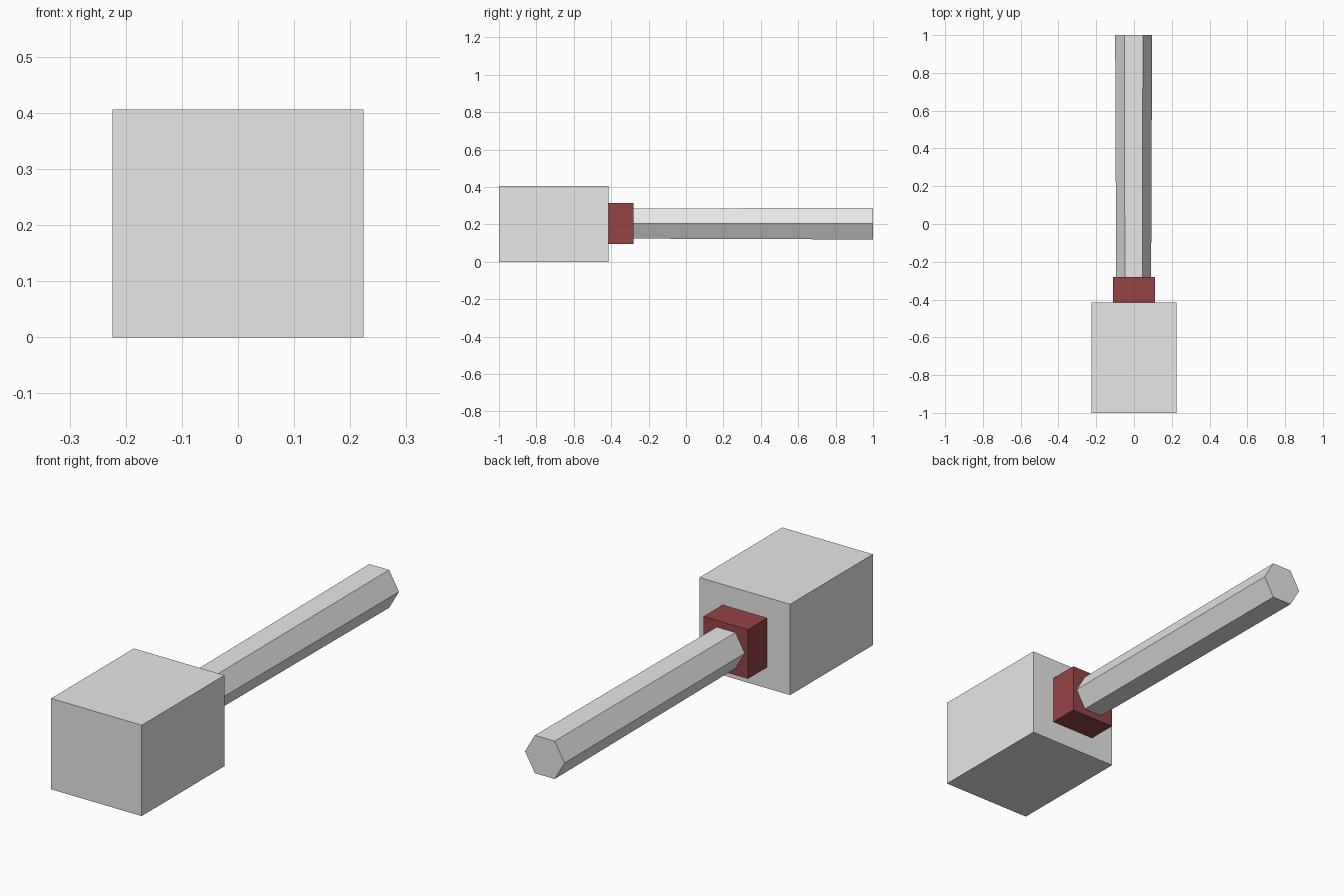
import bpy, bmesh, math

if "Cube" in bpy.data.objects:
    bpy.data.objects.remove(bpy.data.objects["Cube"])


def material(name, rgb):
    m = bpy.data.materials.new(name)
    m.diffuse_color = (*rgb, 1.0)
    m.use_nodes = True
    m.node_tree.nodes["Principled BSDF"].inputs["Base Color"].default_value = m.diffuse_color
    return m


grey = material("light grey", (0.8, 0.8, 0.8))
red = material("dark red", (0.30, 0.056, 0.06))
AXIS_Z = 0.204  # height of the shared centre line


def finish(name, bm, mat):
    bmesh.ops.recalc_face_normals(bm, faces=bm.faces)
    me = bpy.data.meshes.new(name)
    bm.to_mesh(me)
    bm.free()
    me.materials.append(mat)
    ob = bpy.data.objects.new(name, me)
    bpy.context.collection.objects.link(ob)


def box(name, width, height, y0, y1, z, mat):
    bm = bmesh.new()
    bmesh.ops.create_cube(bm, size=1.0)
    for v in bm.verts:
        v.co = (v.co.x * width, (y0 + y1) / 2 + v.co.y * (y1 - y0), z + v.co.z * height)
    finish(name, bm, mat)


def hex_bar(name, x, z, y0, r0, y1, r1, mat):
    bm = bmesh.new()
    rings = []
    for y, r in ((y0, r0), (y1, r1)):
        rings.append([bm.verts.new((x + r * math.cos(i * math.pi / 3), y,
                                    z + r * math.sin(i * math.pi / 3))) for i in range(6)])
    a, b = rings
    for i in range(6):
        j = (i + 1) % 6
        bm.faces.new((a[i], a[j], b[j], b[i]))
    bm.faces.new(a)
    bm.faces.new(b)
    finish(name, bm, mat)


# Heavy block head
box("head", 0.448, 0.406, -1.0, -0.415, 0.203, grey)
# Red collar between head and handle
box("collar", 0.22, 0.22, -0.415, -0.28, AXIS_Z, red)
# Slightly flared six-sided handle, seated a little into the collar
hex_bar("handle", -0.002, AXIS_Z, -0.30, 0.0925, 1.0, 0.0978, grey)
